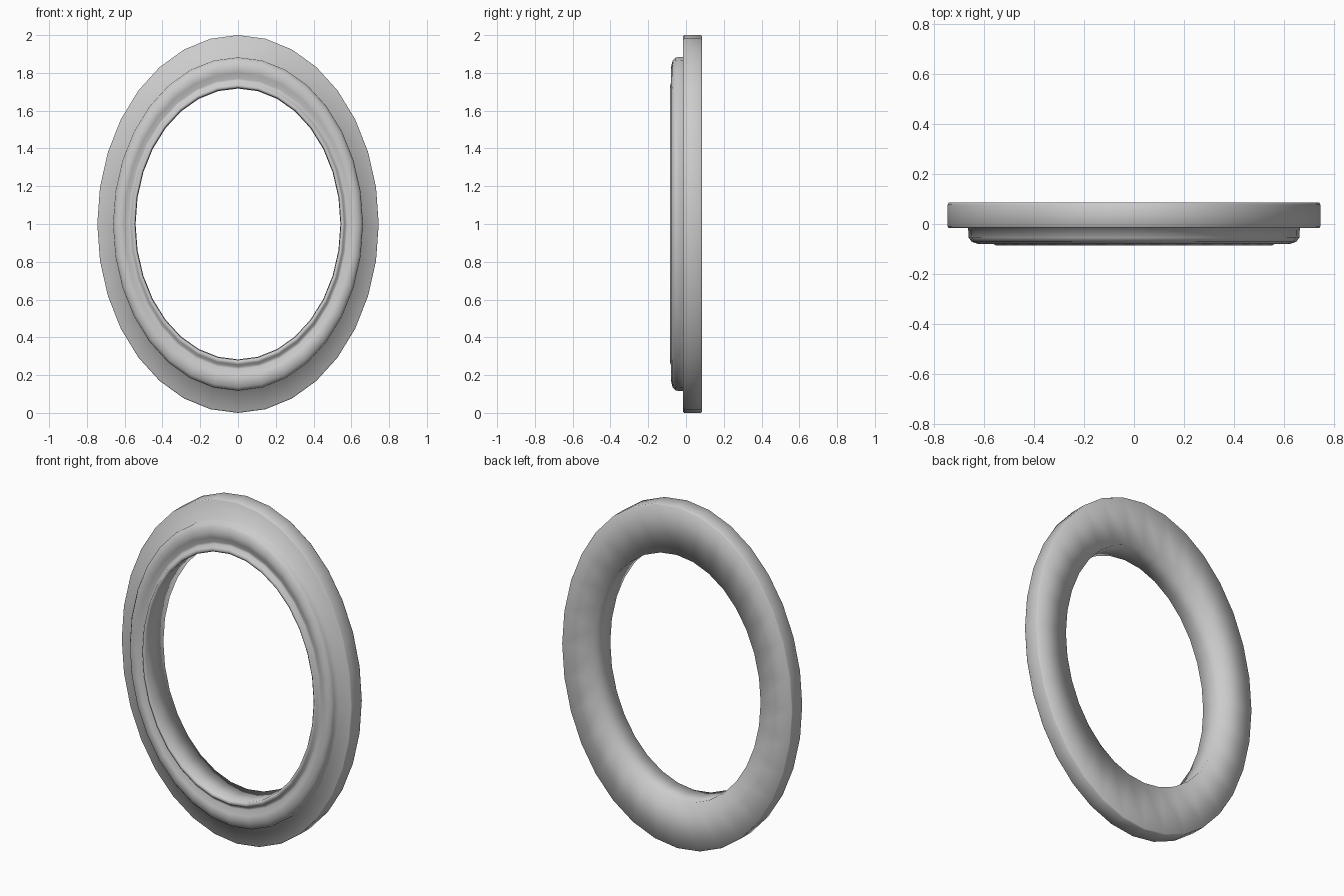
import bpy, bmesh, math

if "Cube" in bpy.data.objects:
    bpy.data.objects.remove(bpy.data.objects["Cube"])

SEGMENTS = 32
WIDTH = 0.745          # ellipse width relative to its height

# Moulding cross-section: (radius, depth), front is -y
PROFILE = [
    (0.995, 0.085), (1.0, 0.078), (1.0, -0.010), (0.994, -0.016),
    (0.885, -0.016), (0.882, -0.055), (0.865, -0.071), (0.83, -0.080),
    (0.80, -0.076), (0.77, -0.060), (0.757, -0.062), (0.745, -0.080),
    (0.732, -0.085), (0.720, -0.078), (0.717, 0.085),
]

# Sweep the closed cross-section around the ellipse
bm = bmesh.new()
rings = []
for i in range(SEGMENTS):
    a = 2 * math.pi * i / SEGMENTS
    rings.append([bm.verts.new((r * (WIDTH + 0.04 * (1 - r)) * math.sin(a), y,
                                1 + r * math.cos(a))) for r, y in PROFILE])
n = len(PROFILE)
for i in range(SEGMENTS):
    a, b = rings[i], rings[(i + 1) % SEGMENTS]
    for j in range(n):
        k = (j + 1) % n
        bm.faces.new((a[j], a[k], b[k], b[j]))
bmesh.ops.recalc_face_normals(bm, faces=bm.faces)
for f in bm.faces:
    f.smooth = True

mesh = bpy.data.meshes.new("oval_frame")
bm.to_mesh(mesh)
bm.free()
frame = bpy.data.objects.new("oval_frame", mesh)
bpy.context.collection.objects.link(frame)
